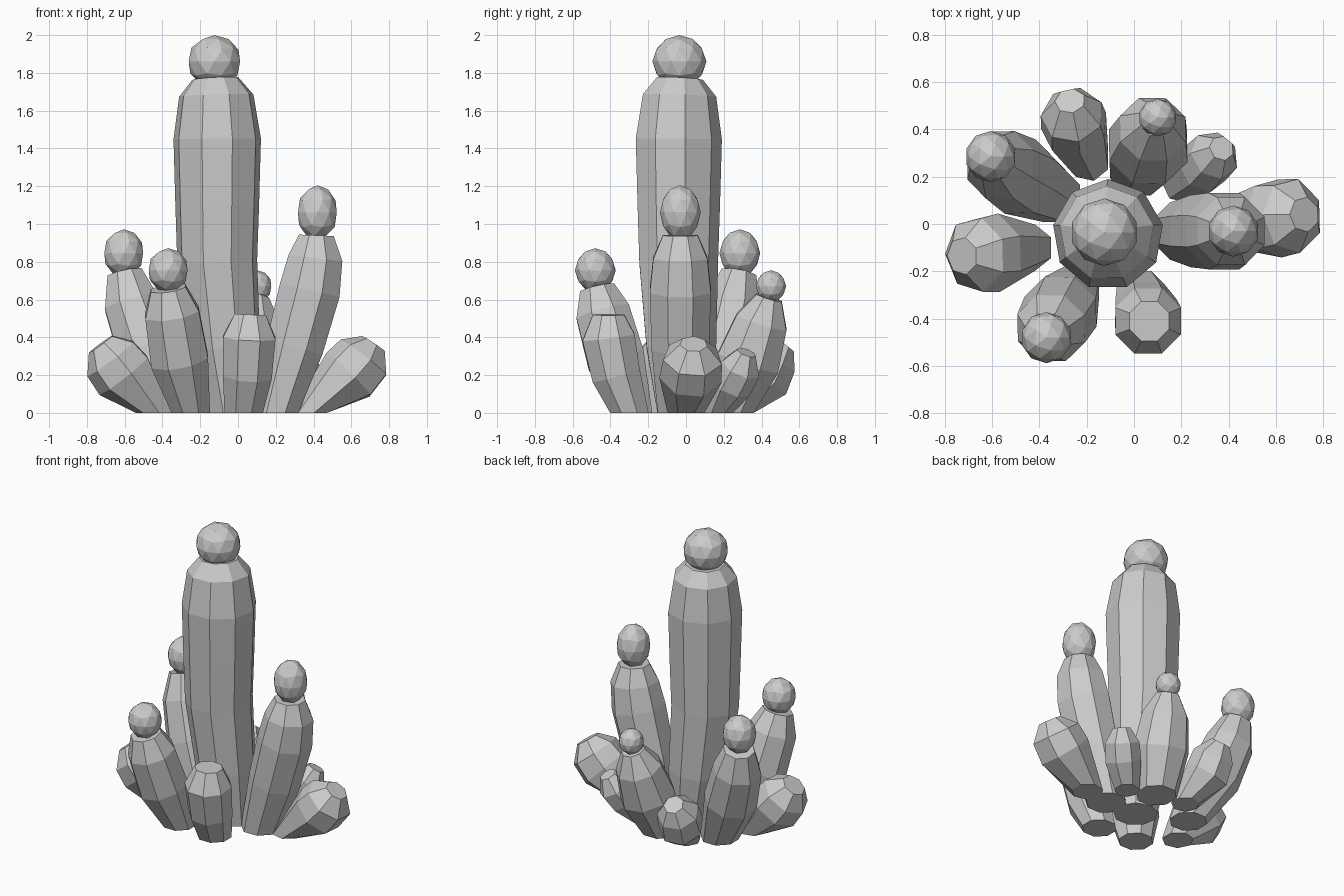
import bpy, bmesh, math
from mathutils import Vector

cube = bpy.data.objects.get("Cube")
if cube:
    bpy.data.objects.remove(cube)

grey = bpy.data.materials.new("stone grey")
grey.use_nodes = True
grey.diffuse_color = (0.6, 0.6, 0.6, 1)
grey.node_tree.nodes["Principled BSDF"].inputs["Base Color"].default_value = (0.6, 0.6, 0.6, 1)


def finish(name, bm):
    bmesh.ops.recalc_face_normals(bm, faces=bm.faces)
    mesh = bpy.data.meshes.new(name)
    bm.to_mesh(mesh)
    bm.free()
    mesh.materials.append(grey)
    bpy.context.collection.objects.link(bpy.data.objects.new(name, mesh))


def stem(name, rings, sides=8, turn=0.5):
    """Faceted loft through (x, y, z, radius) rings, cut flat at the ground."""
    bm = bmesh.new()
    centres = [Vector(r[:3]) for r in rings]
    loops = []
    for i, c in enumerate(centres):
        along = centres[min(i + 1, len(rings) - 1)] - centres[max(i - 1, 0)]
        if i == 0:
            along = Vector((0, 0, 1))
        tilt = Vector((0, 0, 1)).rotation_difference(along)
        loop = []
        for k in range(sides):
            a = math.tau * (k + turn) / sides
            loop.append(bm.verts.new(c + tilt @ Vector((math.cos(a), math.sin(a), 0)) * rings[i][3]))
        loops.append(loop)
    for low, high in zip(loops, loops[1:]):
        for k in range(sides):
            n = (k + 1) % sides
            bm.faces.new((low[k], low[n], high[n], high[k]))
    bm.faces.new(loops[0][::-1])
    bm.faces.new(loops[-1])
    finish(name, bm)


def bud(name, centre, width, height):
    """Faceted ball on top of a stem."""
    bm = bmesh.new()
    bmesh.ops.create_icosphere(bm, subdivisions=2, radius=1)
    bmesh.ops.scale(bm, vec=(width, width, height), verts=bm.verts)
    bmesh.ops.translate(bm, vec=centre, verts=bm.verts)
    finish(name, bm)


# Tall central stem
stem("main_stem", [(-.03, -.02, 0, .14), (-.07, -.03, .35, .19), (-.11, -.045, .8, .215),
                   (-.11, -.045, 1.1, .225), (-.11, -.045, 1.45, .235),
                   (-.115, -.04, 1.68, .2), (-.12, -.035, 1.77, .125)], 9, 0.25)
bud("main_bud", (-.125, -.035, 1.86), .143, .14)

# Budded side stems
stem("left_stem", [(.2, -.03, 0, .13), (.3, -.03, .35, .165), (.38, -.03, .65, .175),
                   (.41, -.03, .82, .155), (.415, -.03, .94, .1)])
bud("left_bud", (.42, -.03, 1.06), .108, .145)
stem("front_right_stem", [(-.25, -.28, 0, .11), (-.31, -.37, .28, .165),
                          (-.35, -.44, .53, .155), (-.37, -.47, .66, .1)])
bud("front_right_bud", (-.37, -.48, .755), .108, .117)
stem("back_right_stem", [(-.34, .12, 0, .12), (-.48, .2, .33, .17),
                         (-.565, .25, .58, .155), (-.6, .28, .74, .1)])
bud("back_right_bud", (-.605, .285, .845), .108, .127)
stem("back_stem", [(.02, .24, 0, .13), (.06, .33, .27, .18),
                   (.08, .4, .48, .15), (.095, .44, .61, .075)])
bud("back_bud", (.1, .45, .67), .08, .085)

# Short bare side stems
stem("front_stem", [(.03, -.3, 0, .11), (.05, -.37, .2, .14),
                    (.06, -.41, .4, .15), (.065, -.41, .52, .09)])
stem("far_left_stem", [(.38, 0, 0, .1), (.59, .025, .2, .17),
                       (.67, .035, .29, .16), (.72, .04, .365, .075)], 7)
stem("far_right_stem", [(-.44, -.1, 0, .1), (-.6, -.12, .2, .17),
                        (-.67, -.13, .29, .16), (-.725, -.135, .365, .08)], 7)
stem("back_low_stem", [(-.19, .27, 0, .09), (-.25, .41, .17, .145),
                       (-.26, .46, .28, .135), (-.27, .52, .36, .065)], 7)
stem("back_left_low_stem", [(.2, .17, 0, .08), (.29, .24, .15, .115),
                            (.34, .29, .24, .11), (.37, .32, .32, .055)], 7)
